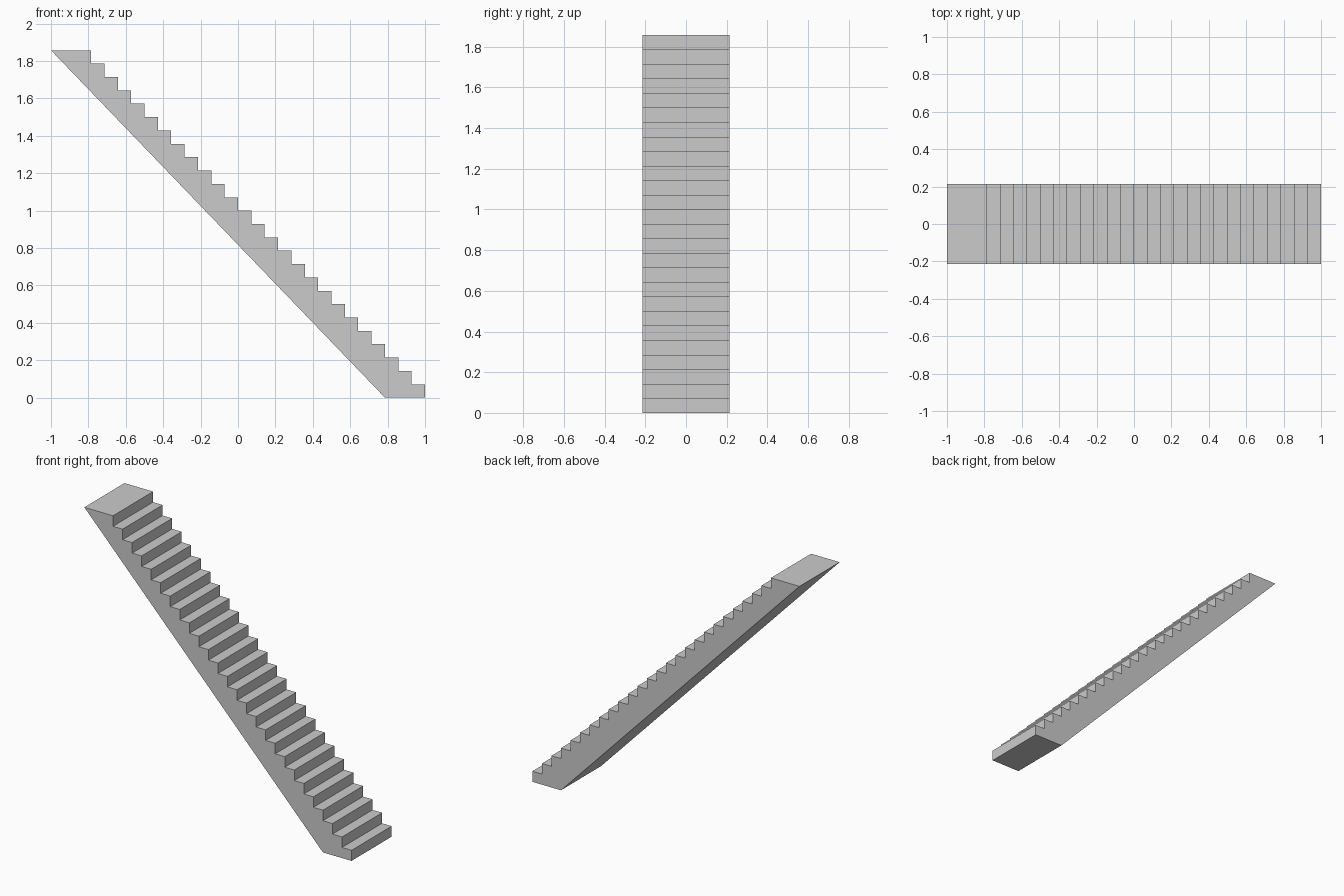
import bpy, bmesh

if "Cube" in bpy.data.objects:
    bpy.data.objects.remove(bpy.data.objects["Cube"])

STEPS = 26
S = 1 / 14          # tread depth and riser height
HALF = 3 * S        # half the stair width

# Side profile: stepped top edge, long landing, sloping underside
profile = []
for k in range(STEPS):
    x = 1 - k * S
    profile += [(x, k * S), (x, (k + 1) * S)]
profile += [(-1, STEPS * S), (1 - 3 * S, 0)]

# Extrude the profile across the stair width
bm = bmesh.new()
face = bm.faces.new([bm.verts.new((x, -HALF, z)) for x, z in profile])
ext = bmesh.ops.extrude_face_region(bm, geom=[face])
verts = [g for g in ext["geom"] if isinstance(g, bmesh.types.BMVert)]
bmesh.ops.translate(bm, verts=verts, vec=(0, 2 * HALF, 0))

# Add the tread corners' missing risers between steps are already in the profile;
# make sure the solid is closed and faces outward
if not all(e.is_manifold for e in bm.edges):
    bmesh.ops.holes_fill(bm, edges=[e for e in bm.edges if e.is_boundary])
bmesh.ops.recalc_face_normals(bm, faces=bm.faces)

mesh = bpy.data.meshes.new("staircase")
bm.to_mesh(mesh)
bm.free()
stairs = bpy.data.objects.new("staircase", mesh)
bpy.context.collection.objects.link(stairs)
